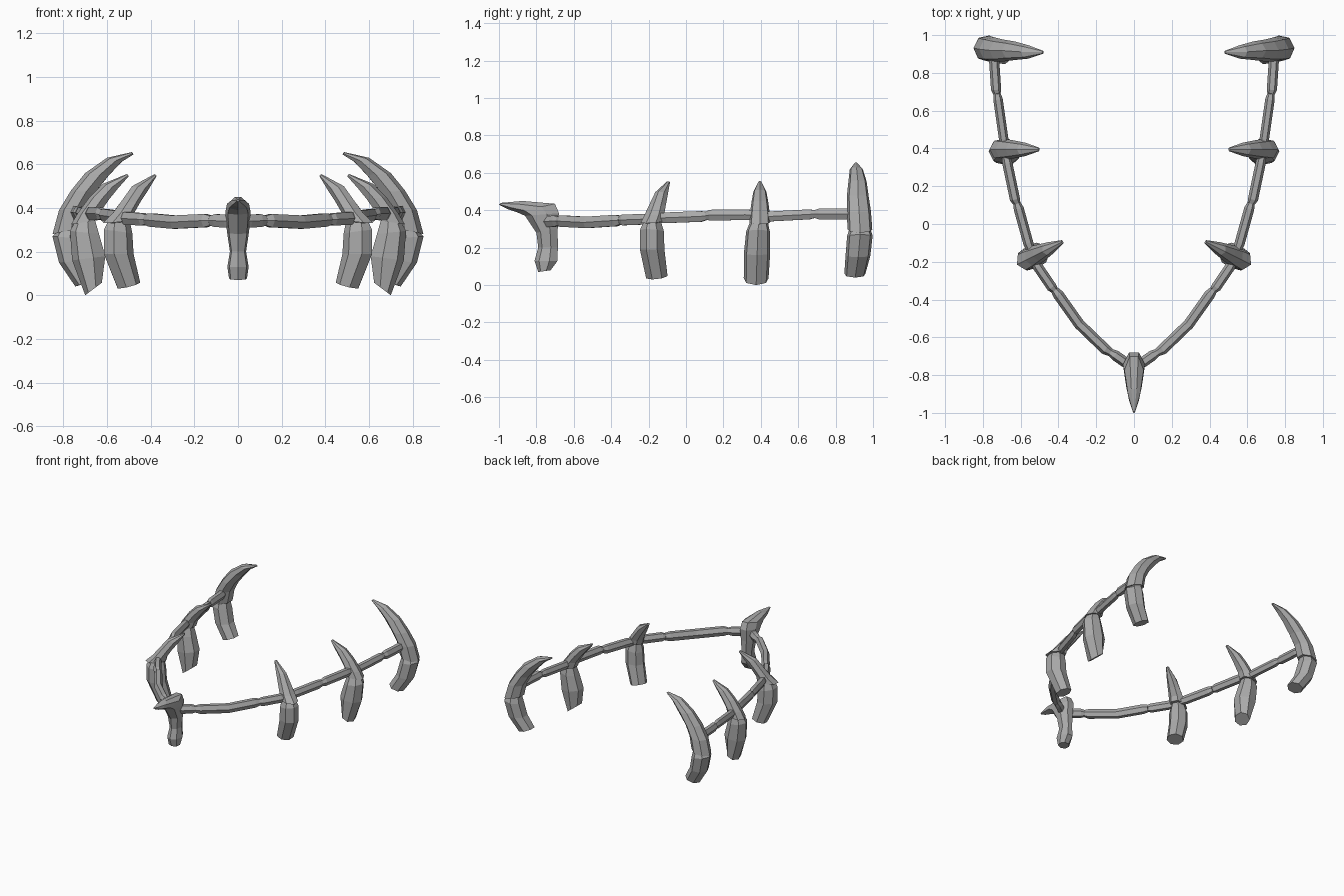
import bpy, bmesh, math
from mathutils import Vector

stone = bpy.data.materials.new("grey bone")
stone.diffuse_color = (0.40, 0.40, 0.40, 1)


def loft(name, rings, mirror=True):
    """Skin a list of vertex rings into a closed, flat-shaded solid."""
    bm = bmesh.new()
    loops = [[bm.verts.new(p) for p in ring] for ring in rings]
    n = len(loops[0])
    for a, b in zip(loops, loops[1:]):
        for i in range(n):
            j = (i + 1) % n
            bm.faces.new((a[i], a[j], b[j], b[i]))
    bm.faces.new(loops[0][::-1])
    bm.faces.new(loops[-1])
    bmesh.ops.recalc_face_normals(bm, faces=bm.faces)
    me = bpy.data.meshes.new(name)
    bm.to_mesh(me)
    bm.free()
    me.materials.append(stone)
    ob = bpy.data.objects.new(name, me)
    bpy.context.collection.objects.link(ob)
    if mirror:
        ob.modifiers.new("mirror", 'MIRROR')
    return ob


def bent_solid(name, place, side, sections, mirror=True, n=7):
    """sections: (u_in, z_in, u_out, z_out, half_width, side_shift)."""
    rings = []
    for ui, zi, uo, zo, w, s in sections:
        a, b = place(ui, zi), place(uo, zo)
        mid, half = (a + b) / 2, (b - a) / 2
        rings.append([mid + half * math.cos(t) + side * (s + w * math.sin(t))
                      for t in (2 * math.pi * i / n for i in range(n))])
    return loft(name, rings, mirror)


def side_post(label, x0, y0, slope, claw, stump):
    place = lambda x, z: Vector((x, y0 + slope * (x - x0), z))
    side = Vector((-slope, 1, 0)).normalized()
    bent_solid(label + "_claw", place, side, claw)
    bent_solid(label + "_stump", place, side, stump)


# Rear pair: the tallest claws
side_post("rear", 0.78, 0.925, 0.02,
    [(.71, .31, .85, .28, .068, .005), (.69, .40, .82, .39, .066, 0),
     (.65, .47, .765, .48, .06, -.005), (.585, .55, .70, .56, .05, -.005),
     (.53, .61, .60, .63, .036, -.01), (.478, .645, .486, .656, .008, -.01)],
    [(.73, .32, .83, .29, .055, .005), (.715, .26, .85, .27, .07, .005),
     (.69, .16, .82, .15, .068, -.005), (.64, .075, .745, .04, .058, -.02)])

# Middle pair
side_post("middle", 0.70, 0.395, 0.0,
    [(.635, .345, .765, .325, .058, 0), (.62, .39, .735, .375, .054, 0),
     (.585, .44, .68, .45, .046, 0), (.545, .49, .62, .51, .036, 0),
     (.50, .545, .508, .556, .01, 0)],
    [(.65, .345, .75, .33, .048, -.005), (.63, .28, .77, .295, .065, -.01),
     (.60, .18, .76, .16, .072, -.015), (.62, .06, .70, .0, .068, -.02)])

# Front side pair, turned toward the front
side_post("front_side", 0.55, -0.18, -0.5,
    [(.485, .345, .62, .33, .058, 0), (.48, .38, .575, .375, .054, 0),
     (.45, .43, .535, .43, .045, 0), (.415, .48, .485, .50, .034, 0),
     (.375, .545, .383, .555, .01, 0)],
    [(.50, .34, .60, .33, .048, 0), (.49, .28, .615, .30, .064, 0),
     (.485, .19, .615, .19, .066, 0), (.455, .06, .55, .03, .06, 0)])

# Single front post with forward-pointing claw
bent_solid("front_post", lambda y, z: Vector((0, y, z)), Vector((1, 0, 0)),
    [(-.72, .08, -.79, .07, .042, 0), (-.68, .13, -.81, .13, .05, 0),
     (-.68, .20, -.79, .20, .038, 0), (-.68, .30, -.80, .28, .052, 0),
     (-.67, .385, -.86, .37, .06, 0), (-.69, .437, -.905, .39, .052, 0),
     (-.87, .452, -.95, .405, .033, 0), (-.99, .44, -1.0, .43, .006, 0)], False)


# Rail pieces strung between the posts
def rail(name, points, r=0.032, n=6):
    pts = [Vector(p) for p in points]
    rings = []
    for i, p in enumerate(pts):
        d = (pts[min(i + 1, len(pts) - 1)] - pts[max(i - 1, 0)]).normalized()
        side = d.cross(Vector((0, 0, 1))).normalized()
        up = side.cross(d)
        k = r * (0.75 if i in (0, len(pts) - 1) else 1)
        rings.append([p + side * k * 0.9 * math.cos(t) + up * k * 1.1 * math.sin(t)
                      for t in (2 * math.pi * j / n for j in range(n))])
    loft(name, rings)


rail("front_link", [(.02, -.755, .34), (.05, -.73, .34), (.10, -.695, .342), (.125, -.68, .342)], .031)
rail("front_rail", [(.125, -.68, .342), (.15, -.665, .342), (.29, -.53, .335),
                    (.40, -.375, .345), (.42, -.35, .347)])
rail("front_joint", [(.42, -.35, .347), (.435, -.335, .348), (.51, -.225, .352), (.53, -.19, .355)], .03)
rail("side_rail", [(.53, -.18, .355), (.56, -.10, .36), (.61, .08, .367), (.62, .11, .37)], .03)
rail("side_joint", [(.62, .11, .37), (.63, .13, .374), (.67, .32, .376), (.685, .40, .375)], .03)
rail("rear_rail", [(.68, .38, .365), (.69, .45, .367), (.72, .66, .378), (.725, .69, .38)], .028)
rail("rear_joint", [(.725, .69, .38), (.73, .71, .38), (.74, .86, .38), (.745, .90, .38)], .03)
